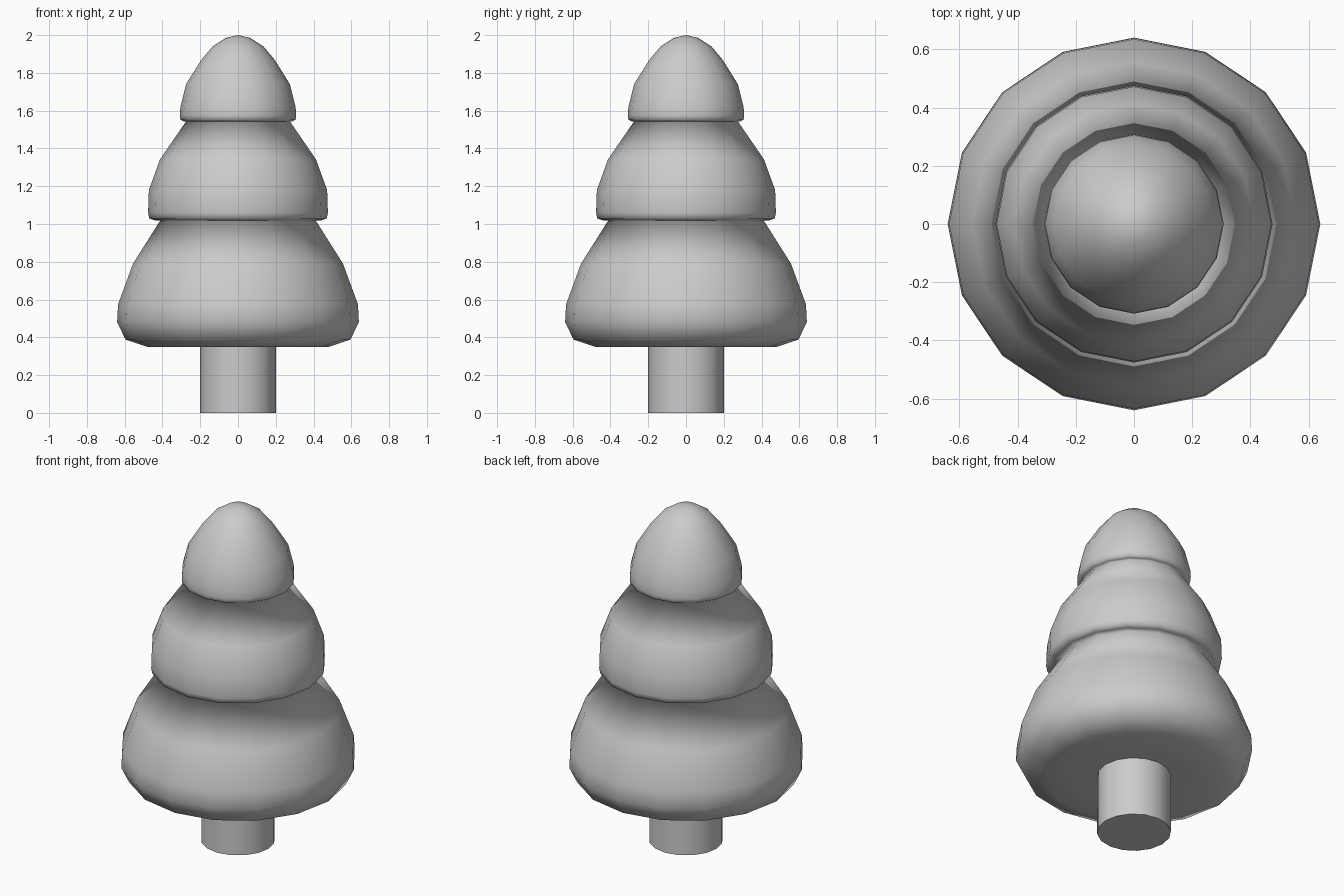
import bpy
from math import radians, cos, sin, pi

if "Cube" in bpy.data.objects:
    bpy.data.objects.remove(bpy.data.objects["Cube"])

SIDES = 16


def lathe(name, profile, angle):
    """Revolve (radius, z) points around z; zero radius makes a pole."""
    verts, rings, faces = [], [], []
    for r, z in profile:
        start = len(verts)
        n = 1 if r == 0 else SIDES
        verts += [(r * cos(2 * pi * i / SIDES), r * sin(2 * pi * i / SIDES), z) for i in range(n)]
        rings.append([start + i % n for i in range(SIDES)])
    for low, high in zip(rings, rings[1:]):
        for i in range(SIDES):
            j = (i + 1) % SIDES
            quad = [low[i], low[j], high[j], high[i]]
            faces.append(list(dict.fromkeys(quad)))
    mesh = bpy.data.meshes.new(name)
    mesh.from_pydata(verts, [], faces)
    mesh.update()
    obj = bpy.data.objects.new(name, mesh)
    bpy.context.collection.objects.link(obj)
    bpy.ops.object.select_all(action='DESELECT')
    obj.select_set(True)
    bpy.context.view_layer.objects.active = obj
    bpy.ops.object.shade_smooth_by_angle(angle=radians(angle))
    return obj


# Trunk
lathe("trunk", [(0, 0), (0.2, 0), (0.2, 0.36), (0, 0.36)], 40)

# Three stacked tiers of foliage as one continuous skin
bottom_tier = [(0, 0.35), (0.3, 0.35), (0.48, 0.35), (0.595, 0.388), (0.64, 0.48),
               (0.635, 0.575), (0.556, 0.79), (0.412, 1.018)]
middle_tier = [(0.445, 1.02), (0.47, 1.03), (0.476, 1.06), (0.472, 1.18),
               (0.413, 1.342), (0.275, 1.543)]
top_tier = [(0.29, 1.544), (0.305, 1.553), (0.308, 1.575), (0.305, 1.62), (0.275, 1.74),
            (0.195, 1.868), (0.135, 1.94), (0.065, 1.985), (0, 2.0)]
lathe("foliage", bottom_tier + middle_tier + top_tier, 180)
